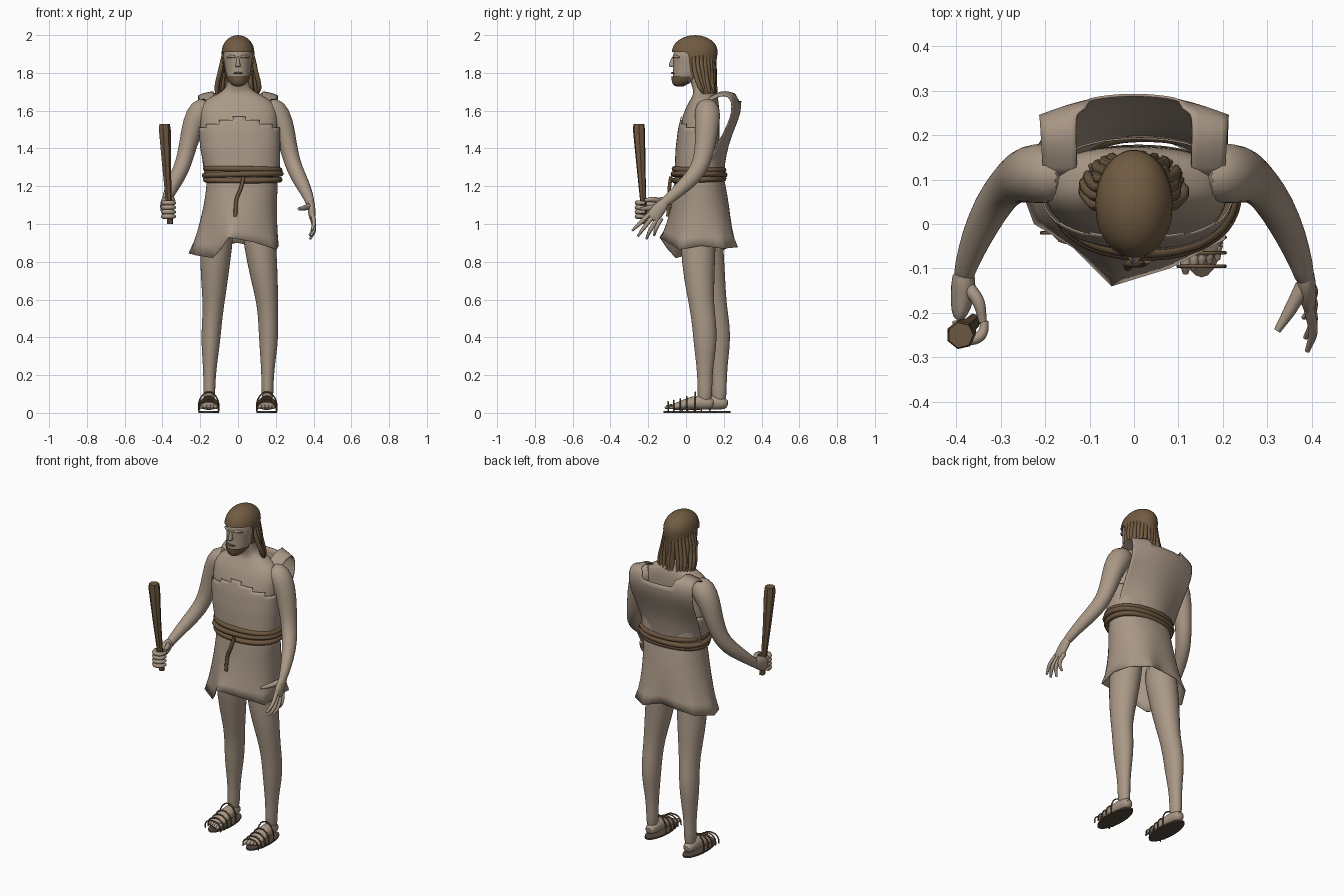
import bpy, bmesh, math, random
from mathutils import Vector

if "Cube" in bpy.data.objects:
    bpy.data.objects.remove(bpy.data.objects["Cube"], do_unlink=True)
random.seed(4)


def material(name, color):
    m = bpy.data.materials.new(name)
    m.use_nodes = True
    m.diffuse_color = (*color, 1)
    m.node_tree.nodes["Principled BSDF"].inputs["Base Color"].default_value = (*color, 1)
    return m


SKIN = material("skin", (0.40, 0.315, 0.24))
CLOTH = material("cloth", (0.395, 0.31, 0.24))
HAIR = material("hair brown", (0.165, 0.105, 0.055))
WOOD = material("wood and rope", (0.15, 0.095, 0.05))
SOLE = material("dark leather", (0.09, 0.065, 0.045))


def finish(name, bm, mat, subsurf=1, thick=0.0, angle=60):
    bmesh.ops.recalc_face_normals(bm, faces=bm.faces)
    me = bpy.data.meshes.new(name)
    bm.to_mesh(me)
    bm.free()
    ob = bpy.data.objects.new(name, me)
    bpy.context.collection.objects.link(ob)
    me.materials.append(mat)
    if subsurf:
        ob.modifiers.new("smooth", 'SUBSURF').levels = subsurf
    if thick:
        ob.modifiers.new("thickness", 'SOLIDIFY').thickness = thick
    bpy.ops.object.select_all(action='DESELECT')
    ob.select_set(True)
    bpy.context.view_layer.objects.active = ob
    bpy.ops.object.shade_smooth_by_angle(angle=math.radians(angle))


def skin_rows(bm, rows, closed, keep=None):
    """Bridge rows of points with quads, optionally keeping faces by a rule."""
    grid = [[bm.verts.new(p) for p in r] for r in rows]
    n = len(grid[0])
    for a, b in zip(grid, grid[1:]):
        for i in range(n if closed else n - 1):
            q = [a[i], a[(i + 1) % n], b[(i + 1) % n], b[i]]
            c = sum((v.co for v in q), Vector()) / 4
            if keep is None or keep(c):
                bm.faces.new(q)
    for v in [v for v in bm.verts if not v.link_faces]:
        bm.verts.remove(v)
    return grid


def oval(a, power):
    """Unit circle point, squared off when power is below one."""
    return [math.copysign(abs(v) ** power, v) for v in (math.cos(a), math.sin(a))]


def loft(name, rings, mat, n=16, flat=True, keep=None, caps=True, power=1.0, **kw):
    """Elliptical rings (x, y, z, width, depth); level, or square to the path."""
    pts = [Vector(r[:3]) for r in rings]
    rows = []
    for i, r in enumerate(rings):
        t = Vector((0, 0, 1))
        if not flat:
            t = (pts[min(i + 1, len(pts) - 1)] - pts[max(i - 1, 0)]).normalized()
        s = Vector((1, 0, 0))
        s = (s - t * s.dot(t)).normalized()
        u = t.cross(s)
        rows.append([pts[i] + s * r[3] * c + u * r[4] * d
                     for c, d in (oval(math.tau * k / n, power) for k in range(n))])
    bm = bmesh.new()
    grid = skin_rows(bm, rows, True, keep)
    if caps:
        bm.faces.new(grid[-1])
        if keep is None:
            bm.faces.new(grid[0][::-1])
    finish(name, bm, mat, **kw)


def cord(name, pts, radii, mat, cyclic=False):
    """Round cord through points, with one radius or a tuple of them."""
    cu = bpy.data.curves.new(name, 'CURVE')
    cu.dimensions = '3D'
    cu.bevel_depth, cu.bevel_resolution, cu.resolution_u = 1.0, 2, 5
    cu.use_fill_caps = True
    sp = cu.splines.new('BEZIER')
    sp.bezier_points.add(len(pts) - 1)
    for i, (bp, p) in enumerate(zip(sp.bezier_points, pts)):
        bp.co = p
        bp.radius = radii[i] if isinstance(radii, tuple) else radii
        bp.handle_left_type = bp.handle_right_type = 'AUTO'
    sp.use_cyclic_u = cyclic
    cu.materials.append(mat)
    bpy.context.collection.objects.link(bpy.data.objects.new(name, cu))


# Body: torso with neck, and head
loft("torso", [(.02, .068, 1.2, .175, .115), (.01, .067, 1.4, .2, .112), (.006, .07, 1.5, .205, .108),
               (.003, .08, 1.58, .21, .096), (0, .09, 1.63, .2, .085), (0, .1, 1.67, .155, .07),
               (0, .1, 1.695, .095, .06), (0, .09, 1.72, .062, .055), (0, .07, 1.77, .055, .053),
               (0, .06, 1.82, .05, .05)], SKIN, n=24, power=.85)
loft("head", [(0, -.035, 1.737, .03, .028), (0, -.015, 1.755, .05, .055), (0, .02, 1.79, .064, .09),
              (0, .035, 1.83, .071, .104), (0, .038, 1.862, .075, .107), (0, .042, 1.9, .081, .115),
              (0, .045, 1.95, .066, .095), (0, .045, 1.975, .035, .05)], SKIN, n=20)
loft("nose", [(0, -.068, 1.83, .016, .02), (0, -.073, 1.84, .015, .022),
              (0, -.07, 1.86, .009, .016), (0, -.063, 1.89, .007, .01)], SKIN, n=10)
cord("mouth", [(-.024, -.06, 1.797), (0, -.073, 1.8), (.024, -.06, 1.797)], (.003, .006, .003), HAIR)
loft("beard", [(0, -.036, 1.727, .004, .004), (0, -.036, 1.73, .028, .03), (0, -.018, 1.75, .052, .058),
               (0, .006, 1.782, .067, .086)], HAIR, n=20, keep=lambda c: c.y < .01, caps=False)
for s, side in ((1, "left"), (-1, "right")):
    cord(side + "_brow", [(s * .012, -.066, 1.884), (s * .035, -.06, 1.888), (s * .058, -.038, 1.882)],
         (.005, .008, .005), SKIN)

# Hair: cap plus hanging locks
loft("hair_cap", [(0, .047, 1.78, .066, .095), (0, .047, 1.85, .084, .114), (0, .047, 1.91, .09, .124),
                  (0, .047, 1.945, .083, .117), (0, .047, 1.975, .063, .09), (0, .047, 1.993, .037, .05),
                  (0, .047, 2.0, .012, .016)], HAIR, n=24, keep=lambda c: c.z > 1.91 or c.y > .025)
for i in range(17):
    a = math.radians(-96 + 12 * i)
    sx, cy = math.sin(a), math.cos(a)
    end = 1.59 + random.uniform(-.03, .05) + .05 * abs(sx)
    wob = random.uniform(-.01, .01)
    cord("hair_lock_%d" % i, [(.078 * sx, .05 + .1 * cy, 1.9), (.092 * sx, .055 + .095 * cy, 1.82),
                              (.105 * sx + wob, .083 + .07 * cy, 1.72),
                              (.11 * sx - wob, .105 + .06 * cy, end)], (.009, .013, .013, .004), HAIR)

# Arms
for s, side in ((1, "left"), (-1, "right")):
    loft(side + "_arm", [(s * .14, .105, 1.63, .05, .05), (s * .195, .115, 1.605, .075, .072),
                         (s * .237, .113, 1.53, .062, .066), (s * .264, .103, 1.42, .048, .056),
                         (s * .288, .083, 1.32, .044, .048), (s * .32, .04, 1.25, .042, .045),
                         (s * .355, -.03, 1.185, .035, .036), (s * .38, -.1, 1.125, .025, .027),
                         (s * .385, -.13, 1.1, .022, .027)], SKIN, flat=False)

# Open left hand
loft("left_palm", [(.383, -.1, 1.125, .022, .025), (.388, -.135, 1.09, .022, .036),
                   (.392, -.165, 1.05, .02, .04), (.395, -.185, 1.02, .013, .036)], SKIN, n=12, flat=False)
for i, (ky, kz, ty, tz) in enumerate([(-.205, 1.04, -.285, .965), (-.19, 1.025, -.255, .935),
                                      (-.17, 1.012, -.21, .92), (-.15, 1.01, -.168, .94)]):
    cord("left_finger_%d" % i, [(.392, ky + .02, kz + .02), (.402, (ky + ty) / 2, (kz + tz) / 2),
                                (.39 - .004 * i, ty, tz)], (.012, .011, .006), SKIN)
cord("left_thumb", [(.38, -.14, 1.095), (.35, -.195, 1.085), (.322, -.24, 1.08)], (.018, .014, .008), SKIN)

# Right fist closed around the club
loft("right_palm", [(-.383, -.1, 1.13, .025, .027), (-.383, -.14, 1.105, .03, .036),
                    (-.388, -.18, 1.085, .026, .042), (-.395, -.215, 1.075, .014, .04)],
     SKIN, n=12, flat=False)
for i in range(4):
    z = 1.04 + .024 * i
    cord("right_finger_%d" % i, [(-.366 + .032 * math.cos(a), -.225 + .034 * math.sin(a), z)
                                 for a in (math.radians(d) for d in (165, 215, 265, 315, 375))],
         (.011, .013, .013, .012, .008), SKIN)
cord("right_thumb", [(-.375, -.14, 1.12), (-.35, -.175, 1.13), (-.34, -.22, 1.125)],
     (.016, .014, .009), SKIN)
loft("club", [(-.36, -.218, 1.0, .017, .017), (-.366, -.225, 1.1, .016, .016),
              (-.379, -.238, 1.3, .024, .024), (-.389, -.249, 1.5, .033, .033),
              (-.39, -.25, 1.53, .029, .029)], WOOD, n=7, subsurf=0, angle=25)

# Legs
profile = [(1.05, .09, .1), (.88, .088, .095), (.7, .073, .082), (.57, .056, .066), (.46, .054, .066),
           (.36, .05, .062), (.25, .037, .045), (.14, .031, .038), (.05, .034, .042)]
stance = {"left": [(.1, .07), (.117, .062), (.14, .07), (.157, .082), (.161, .098),
                   (.162, .102), (.158, .1), (.156, .1), (.155, .1)],
          "right": [(-.1, .09), (-.117, .105), (-.125, .128), (-.129, .15), (-.14, .169),
                    (-.145, .173), (-.149, .175), (-.152, .177), (-.153, .175)]}
for side, path in stance.items():
    loft(side + "_leg", [(x, y, z, rx, ry) for (x, y), (z, rx, ry) in zip(path, profile)], SKIN)

# Feet and sandals
for side, s, cx, cy in (("left", 1, .152, .02), ("right", -1, -.155, .095)):
    loft(side + "_foot", [(cx, cy + y, z, w, h) for y, z, w, h in
                          ((.128, .045, .02, .02), (.105, .05, .034, .033), (.05, .058, .037, .042),
                           (-.02, .046, .042, .03), (-.07, .034, .045, .02), (-.095, .03, .04, .014))],
         SKIN, flat=False)
    loft(side + "_sole", [(cx, cy, 0, .054, .14), (cx, cy, .009, .054, .14)], SOLE, n=24, subsurf=0, angle=40)
    for i in range(5):
        x = cx + s * (-.036 + .018 * i)
        tip = cy - .132 + .008 * i
        cord("%s_toe_%d" % (side, i), [(x, cy - .07, .032), (x, tip + .02, .032), (x, tip, .025)],
             (.012, .013 - .001 * i, .006), SKIN)
    for i, (y, top) in enumerate([(-.115, .06), (-.085, .066), (-.05, .074), (-.015, .085), (.03, .11)]):
        cord("%s_strap_%d" % (side, i), [(cx - .053, cy + y, .006), (cx - .044, cy + y, top * .7),
                                         (cx, cy + y, top), (cx + .044, cy + y, top * .7),
                                         (cx + .053, cy + y, .006)], .004, WOOD)

# Tunic front with ragged stepped top
levels = [(1.25, .025, .068, .195, .13), (1.4, .012, .07, .212, .125),
          (1.5, .008, .074, .216, .117), (1.6, .005, .085, .218, .104)]


def tunic_ring(z):
    a, b = next((a, b) for a, b in zip(levels, levels[1:]) if z <= b[0] + 1e-6)
    f = (z - a[0]) / (b[0] - a[0])
    x, y, rx, ry = [p + (q - p) * f for p, q in zip(a[1:], b[1:])]
    return (x, y, z, rx, ry)


def tunic_rule(c):
    if c.y < .05:
        return c.z < 1.572 - .3 * abs(c.x - .01)
    return c.z < (1.5 if c.y < .11 else 1.42)


loft("tunic", [tunic_ring(1.25 + .02 * k) for k in range(18)], CLOTH, n=56, power=.85,
     keep=tunic_rule, caps=False, subsurf=0, thick=.004)

# Loose back panel with two straps folding over the shoulders
spine = [(.2, 1.25, .185, .1), (.208, 1.33, .2, .09), (.225, 1.42, .203, .07), (.26, 1.51, .207, .055),
         (.292, 1.59, .212, .05), (.293, 1.65, .214, .045), (.268, 1.695, .212, .03),
         (.215, 1.712, .21, .01), (.155, 1.698, .207, .0), (.1, 1.66, .205, .0)]
rows = [[(w * u + .05 * max(0, 1.6 - z), y - bend * u * u, z - .025 * u ** 4)
         for u in (k / 8 for k in range(-8, 9))] for y, z, w, bend in spine]
bm = bmesh.new()
skin_rows(bm, rows, False, lambda c: c.z < 1.68 and c.y > .14 and c.z < 1.67 or abs(c.x) > .13)
finish("back_panel", bm, CLOTH, thick=.006)

# Skirt with uneven pointed hem
hem = [(-.05, -.14, .93), (.08, -.1, .905), (.205, -.035, .865), (.216, .08, .885), (.205, .2, .87),
       (.1, .275, .878), (0, .24, .9), (-.1, .24, .89), (-.2, .205, .865), (-.262, .1, .845),
       (-.225, 0, .835), (-.135, -.055, .82), (-.09, -.1, .87)]
angles = [math.atan2((y - .07) / .17, x / .22) for x, y, z in hem]
rows = [[(x + rx * c, mid + ry * d, z) for c, d in (oval(a, .9) for a in angles)]
        for z, x, mid, rx, ry in ((1.27, .025, .069, .194, .13), (1.19, .023, .072, .2, .143),
                                  (1.09, .013, .076, .202, .158))]
bm = bmesh.new()
grid = skin_rows(bm, rows + [hem], True)
corner = bm.verts.layers.float.new("crease_vert")
edge = bm.edges.layers.float.new("crease_edge")
for v in bm.verts:
    v[corner] = 1.0 if v.co.z < 1 else 0.0
for e in bm.edges:
    e[edge] = 1.0 if e.is_boundary else 0.0
finish("skirt", bm, CLOTH, subsurf=2, thick=.004)

# Rope belt with hanging end
for i in range(3):
    grow = .006 if i == 1 else 0
    cord("belt_rope_%d" % i, [(.025 + (.196 + grow) * c, .069 + (.13 + grow) * d,
                               1.235 + .027 * i + .005 * math.sin(k * .4 + 2 * i))
                              for k, (c, d) in enumerate(oval(math.tau * k / 16, .9) for k in range(16))],
         .015, WOOD, True)
cord("belt_end", [(.03, -.08, 1.25), (.015, -.088, 1.19), (-.008, -.088, 1.13), (-.014, -.096, 1.04)],
     .01, WOOD)
